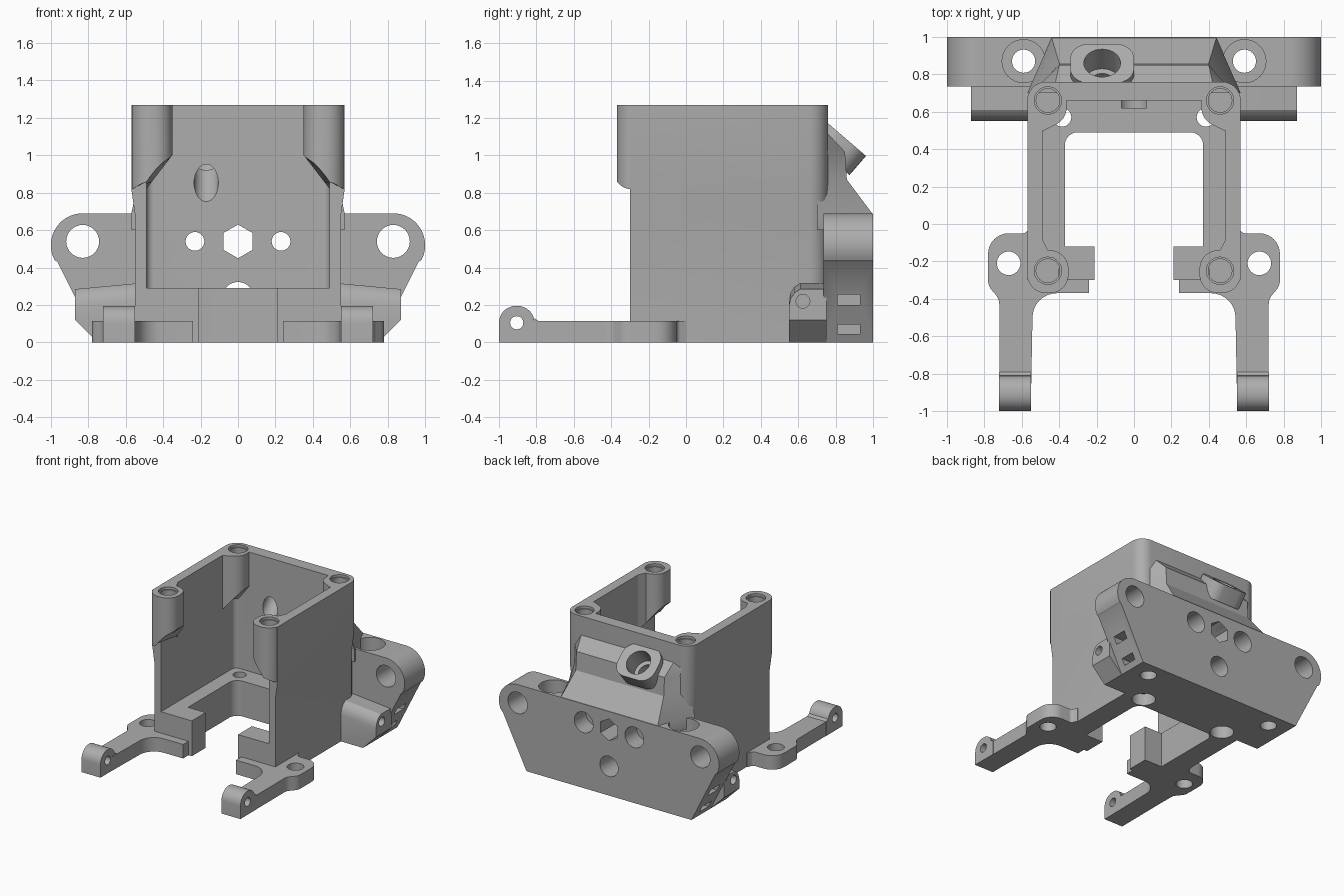
import bpy, bmesh, math
from mathutils import Vector, Matrix

cube = bpy.data.objects.get("Cube")
if cube:
    bpy.data.objects.remove(cube, do_unlink=True)

grey = bpy.data.materials.new("Grey plastic")
grey.use_nodes = True
grey.diffuse_color = (0.42, 0.42, 0.42, 1)
grey.node_tree.nodes["Principled BSDF"].inputs["Base Color"].default_value = grey.diffuse_color
parts = []


def rounded(points, steps=8):
    """Outline from (u, v, radius) corners, each replaced by an arc."""
    out = []
    for i, (u, v, r) in enumerate(points):
        p = Vector((u, v))
        if r == 0:
            out.append(p)
            continue
        a = (Vector(points[i - 1][:2]) - p).normalized()
        b = (Vector(points[(i + 1) % len(points)][:2]) - p).normalized()
        half = a.angle(b) / 2
        centre = p + (a + b).normalized() * (r / math.sin(half))
        s = p + a * (r / math.tan(half)) - centre
        e = p + b * (r / math.tan(half)) - centre
        turn = math.atan2(s.x * e.y - s.y * e.x, s.dot(e))
        for k in range(steps + 1):
            out.append(centre + Matrix.Rotation(turn * k / steps, 2) @ s)
    return out


def rect(u0, u1, v0, v1, r=0):
    return rounded([(u0, v0, r), (u1, v0, r), (u1, v1, r), (u0, v1, r)])


def place(p, axis, w):
    return {"x": (w, p[0], p[1]), "y": (p[0], w, p[1]), "z": (p[0], p[1], w)}[axis]


def loft(name, sections, keep=True):
    """Closed solid through matching rings of 3D points."""
    bm = bmesh.new()
    rings = [[bm.verts.new(p) for p in ring] for ring in sections]
    n = len(rings[0])
    bm.faces.new(rings[0])
    bm.faces.new(rings[-1])
    for a, b in zip(rings, rings[1:]):
        for i in range(n):
            j = (i + 1) % n
            bm.faces.new((a[i], a[j], b[j], b[i]))
    bmesh.ops.recalc_face_normals(bm, faces=bm.faces)
    mesh = bpy.data.meshes.new(name)
    bm.to_mesh(mesh)
    bm.free()
    mesh.materials.append(grey)
    obj = bpy.data.objects.new(name, mesh)
    bpy.context.collection.objects.link(obj)
    if keep:
        parts.append(obj)
    else:
        obj.hide_render = True
    return obj


def prism(name, outline, axis, w0, w1, keep=True):
    return loft(name, [[place(p, axis, w) for p in outline] for w in (w0, w1)], keep)


def drill(u, v, r, axis, w0, w1, sides=32):
    ring = [(u + r * math.sin(math.tau * k / sides), v + r * math.cos(math.tau * k / sides))
            for k in range(sides)]
    return prism("drill", ring, axis, w0, w1, False)


def cut(objects, cutters):
    """Subtract the cutters from each object, then bake the result."""
    for obj in objects:
        for c in cutters:
            mod = obj.modifiers.new("cut", "BOOLEAN")
            mod.operation, mod.solver, mod.object = "DIFFERENCE", "EXACT", c
        bpy.context.view_layer.update()
        baked = obj.evaluated_get(bpy.context.evaluated_depsgraph_get())
        mesh = bpy.data.meshes.new_from_object(baked)
        obj.modifiers.clear()
        obj.data = mesh
    for c in cutters:
        bpy.data.objects.remove(c, do_unlink=True)


# Main shell: slightly wider at the top, open at the front and above
def shell_ring(w, z):
    corners = [(-w, -0.3, 0), (w, -0.3, 0), (w, 0.76, 0.1), (-w, 0.76, 0.1)]
    return [place(p, "z", z) for p in rounded(corners)]


shell = loft("shell", [shell_ring(w, z) for w, z in
                       ((0.55, 0), (0.55, 0.68), (0.57, 0.82), (0.57, 1.27))])
cut([shell], [prism("cavity", rect(-0.49, 0.49, -1, 0.66, 0.04), "z", 0.29, 2, False),
              prism("floor_opening", rect(-0.37, 0.37, -0.12, 0.49, 0.07), "z", -1, 1, False),
              prism("floor_corners", rect(-0.37, 0.37, -0.12, 0.2), "z", -1, 1, False),
              prism("front_slot", rect(-0.21, 0.21, -1, 0.1), "z", -1, 1, False)])

# Rear mounting plate with rounded ears
half = [(0.75, 0, 0), (1.035, 0.56, 0.13), (0.98, 0.69, 0.13)]
ear = [(0.75, 0), (0.965, 0.43)]
ear += [(0.83 + 0.17 * math.cos(t), 0.52 + 0.17 * math.sin(t))
        for t in [math.radians(-28 + 118 * k / 18) for k in range(19)]]
plate_outline = ear + [(-x, z) for x, z in reversed(ear)]
plate = prism("rear_plate", plate_outline, "y", 0.735, 1.0)

# Sloped hump joining the shell to the plate
hump = loft("rear_hump", [[(-w - 0.13, 0.7, z), (w + 0.13, 0.7, z), (w, y, z), (-w, y, z)]
                          for w, y, z in ((0.44, 0.99, 0.6), (0.44, 0.995, 0.69), (0.4, 0.86, 0.87),
                                          (0.4, 0.85, 1.02), (0.42, 0.755, 1.12))])

# Slanted cable port boss
tilt = Matrix.Translation((-0.17, 0.86, 1.085)) @ Matrix.Rotation(-0.71, 4, "X")
boss = prism("cable_port", rect(-0.17, 0.17, -0.14, 0.135, 0.1), "z", -0.135, 0)
boss.data.transform(tilt)
bore, mouth = drill(0, 0, 0.065, "z", -0.5, 0.3), drill(0, 0, 0.098, "z", -0.16, 0.3)
for c in (bore, mouth):
    c.data.transform(tilt)
cut([shell, hump, boss], [bore, mouth])

posts, blocks = [], []
for s, side in ((1, "left"), (-1, "right")):
    # Screw posts with undersides that slope into the walls
    front = rounded([(0.35, -0.37, 0.1), (0.57, -0.37, 0.1), (0.57, -0.1, 0), (0.49, -0.08, 0),
                     (0.46, -0.14, 0), (0.35, -0.14, 0.1)])
    back = rounded([(0.36, 0.74, 0), (0.36, 0.56, 0.1), (0.48, 0.5, 0), (0.55, 0.5, 0), (0.55, 0.74, 0.06)])
    for label, outline in (("front", front), ("back", back)):
        low = []
        for x, y in outline:
            z = 0.82 + max(0, 0.49 - x) * 1.3 + max(0, -0.3 - y) ** 2 * 8
            low.append((s * x, y, z))
        post = loft(f"{label}_{side}_post", [low, [(s * x, y, 1.27) for x, y in outline]])
        bm = bmesh.new()
        bm.from_mesh(post.data)
        bmesh.ops.triangulate(bm, faces=[f for f in bm.faces if len(f.verts) > 4])
        bm.to_mesh(post.data)
        bm.free()
        y = -0.25 if label == "front" else 0.66
        cut([post, shell], [drill(s * 0.46, y, 0.063, "z", 0.95, 2), drill(s * 0.46, y, 0.073, "z", 1.25, 2)])

    # Front arm: flat bar, bolt pad and rounded knuckle
    bar = rounded([(0.5, 0, 0), (0.555, 0, 0), (0.575, -0.05, 0.03), (0.78, -0.05, 0.11),
                   (0.78, -0.33, 0.08), (0.72, -0.4, 0.08), (0.72, -0.9, 0), (0.55, -0.9, 0),
                   (0.54, -0.37, 0.13), (0.24, -0.37, 0), (0.24, -0.28, 0), (0.5, -0.28, 0)])
    arm = prism(f"{side}_arm", [(s * x, y) for x, y in bar], "z", 0, 0.115)
    profile = rounded([(-1, 0, 0), (-0.79, 0, 0), (-0.79, 0.115, 0), (-0.81, 0.13, 0),
                       (-0.81, 0.195, 0.09), (-1, 0.195, 0.09)])
    knuckle = prism(f"{side}_knuckle", profile, "x", s * 0.55, s * 0.722)
    cut([arm, knuckle], [drill(-0.905, 0.105, 0.035, "x", s * 0.4, s * 0.9),
                         drill(s * 0.67, -0.21, 0.063, "z", -1, 1)])

    # Side hinge block, tapered underneath
    def block_ring(y, drop):
        return [(s * x, y, z) for x, z in ((0.5, 0), (0.75, 0), (0.87, 0.12), (0.87, 0.285 - drop),
                                           (0.55, 0.315 - drop), (0.5, 0.315 - drop))]
    block = loft(f"{side}_hinge_block", [block_ring(y, d) for y, d in (
        (0.55, 0.09), (0.56, 0.05), (0.58, 0.02), (0.61, 0), (0.75, 0))])
    cut([block], [drill(0.625, 0.22, 0.037, "x", s * 0.6, s)])

    # Plate holes and edge slots, counterbored floor corner holes
    cut([plate], [drill(s * 0.83, 0.54, 0.088, "y", 0, 2), drill(s * 0.59, 0.87, 0.062, "z", -1, 2),
                  drill(s * 0.59, 0.87, 0.115, "z", 0.5, 2),
                  prism("slot", rect(0.81, 0.93, 0.2, 0.255), "x", s * 0.76, s * 1.2, False),
                  prism("slot", rect(0.81, 0.93, 0.045, 0.095), "x", s * 0.7, s * 1.2, False)])
    cut([shell], [drill(s * 0.385, 0.57, 0.05, "z", -1, 0.5), drill(s * 0.385, 0.57, 0.09, "z", -1, 0.1)])
    cut([shell, plate, hump], [drill(s * 0.23, 0.54, 0.05, "y", 0.5, 2),
                               drill(s * 0.23, 0.54, 0.085, "y", 0.85, 2)])

# Hexagonal centre hole and lower blind hole
cut([shell, plate, hump], [drill(0, 0.54, 0.09, "y", 0.5, 2, 6), drill(0, 0.24, 0.083, "y", 0.62, 2)])

# Smooth the rounded surfaces, keep edges sharp
bpy.ops.object.select_all(action="DESELECT")
for obj in parts:
    obj.select_set(True)
bpy.context.view_layer.objects.active = shell
bpy.ops.object.shade_smooth_by_angle(angle=math.radians(30))
